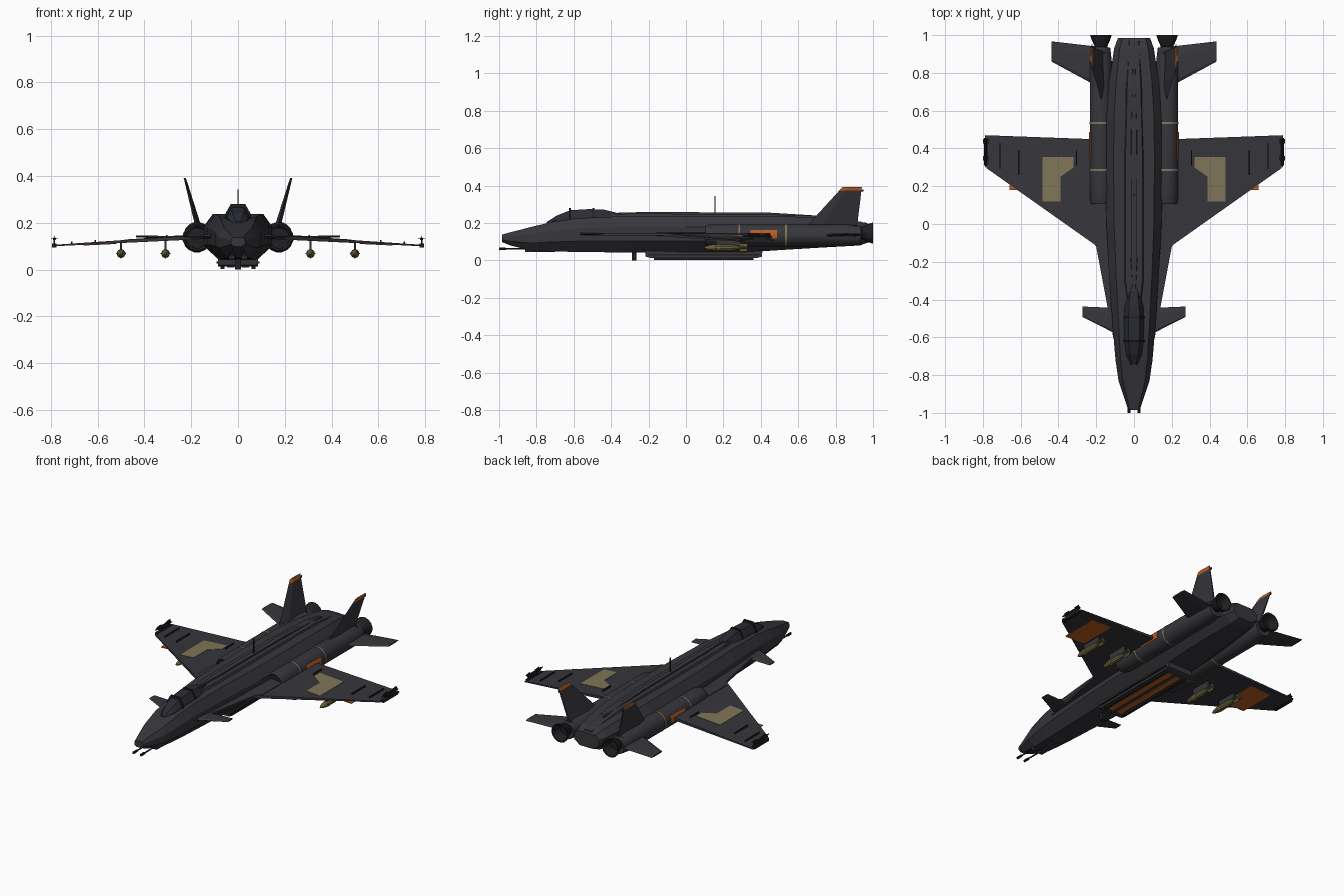
import bpy, bmesh, math
from mathutils import Vector

cube = bpy.data.objects.get("Cube")
if cube:
    bpy.data.objects.remove(cube)


def material(name, r, g, b):
    m = bpy.data.materials.new(name)
    m.use_nodes = True
    m.diffuse_color = (r, g, b, 1)
    bsdf = m.node_tree.nodes["Principled BSDF"]
    bsdf.inputs["Base Color"].default_value = (r, g, b, 1)
    bsdf.inputs["Roughness"].default_value = 0.7
    return m


HULL = material("charcoal_hull", 0.037, 0.037, 0.045)
DARK = material("black_metal", 0.014, 0.014, 0.016)
GLASS = material("canopy_glass", 0.024, 0.025, 0.034)
TAN = material("tan_marking", 0.22, 0.18, 0.10)
ORANGE = material("orange_marking", 0.50, 0.11, 0.015)
OLIVE = material("olive_ordnance", 0.15, 0.13, 0.045)
SIDES = (("left", 1), ("right", -1))


def loft(name, rings, mat, smooth=False):
    """Skin a row of equal cross-sections and cap both ends."""
    bm = bmesh.new()
    rows = [[bm.verts.new(p) for p in ring] for ring in rings]
    n = len(rows[0])
    for a, b in zip(rows, rows[1:]):
        for i in range(n):
            j = (i + 1) % n
            bm.faces.new((a[i], a[j], b[j], b[i]))
    bm.faces.new(rows[0])
    bm.faces.new(rows[-1])
    bmesh.ops.recalc_face_normals(bm, faces=bm.faces)
    mesh = bpy.data.meshes.new(name)
    bm.to_mesh(mesh)
    bm.free()
    mesh.materials.append(mat)
    ob = bpy.data.objects.new(name, mesh)
    bpy.context.collection.objects.link(ob)
    if smooth:
        bpy.ops.object.select_all(action="DESELECT")
        ob.select_set(True)
        bpy.context.view_layer.objects.active = ob
        bpy.ops.object.shade_smooth_by_angle(angle=math.radians(35))
    return ob


def tube(name, x, z, profile, mat, sides=12, smooth=True):
    """Turned part along y; profile holds (y, radius)."""
    angles = [2 * math.pi * (i + 0.5) / sides for i in range(sides)]
    rings = [[(x + r * math.cos(a), y, z + r * math.sin(a)) for a in angles]
             for y, r in profile]
    return loft(name, rings, mat, smooth)


def box(name, x, y, z, mat):
    """Box from (low, high) pairs."""
    rings = [[(x[i], y[j], h) for i, j in ((0, 0), (1, 0), (1, 1), (0, 1))] for h in z]
    return loft(name, rings, mat)


def plate(name, s, outline, low, high, mat):
    """Flat panel from an x, y outline; low and high give z at x."""
    rings = [[(s * x, y, f(x)) for x, y in outline] for f in (low, high)]
    return loft(name, rings, mat)


# Fuselage: eight-sided sections (y, half width, top, bottom)
def hull_section(y, w, top, bottom):
    h = top - bottom
    half = [(0.55 * w, bottom), (w, bottom + 0.32 * h),
            (w, bottom + 0.70 * h), (0.72 * w, top)]
    return [(x, y, z) for x, z in half] + [(-x, y, z) for x, z in reversed(half)]


hull = [(-0.985, 0.03, 0.137, 0.098), (-0.94, 0.045, 0.15, 0.08),
        (-0.83, 0.082, 0.178, 0.052), (-0.72, 0.098, 0.205, 0.048),
        (-0.58, 0.11, 0.225, 0.045), (-0.3, 0.13, 0.238, 0.042),
        (0.0, 0.146, 0.237, 0.04), (0.3, 0.15, 0.237, 0.042),
        (0.55, 0.148, 0.235, 0.058), (0.75, 0.132, 0.225, 0.07),
        (0.93, 0.105, 0.208, 0.08), (0.985, 0.085, 0.19, 0.1)]
loft("fuselage", [hull_section(*s) for s in hull], HULL)

# Raised back: broad fairing and narrow ridge
def ridge(name, stations, base):
    loft(name, [[(-w, y, base), (-0.6 * w, y, z), (0.6 * w, y, z), (w, y, base)]
                for y, w, z in stations], HULL)


ridge("back_fairing", [(-0.42, 0.05, 0.245), (-0.3, 0.075, 0.25), (0.35, 0.075, 0.248),
                       (0.72, 0.06, 0.238), (0.97, 0.04, 0.2)], 0.185)
ridge("spine_ridge", [(-0.36, 0.012, 0.255), (-0.2, 0.026, 0.259), (0.45, 0.024, 0.255),
                      (0.82, 0.01, 0.232)], 0.2)

# Canopy, two hoops and the antenna
def canopy_section(y, w, top, base=0.19):
    half = [(w, base), (w, base + 0.5 * (top - base)), (0.55 * w, top)]
    return [(x, y, z) for x, z in half] + [(-x, y, z) for x, z in reversed(half)]


loft("canopy", [canopy_section(*s) for s in (
    (-0.745, 0.018, 0.205), (-0.69, 0.042, 0.24), (-0.62, 0.05, 0.268), (-0.52, 0.053, 0.274),
    (-0.44, 0.05, 0.272), (-0.36, 0.036, 0.252), (-0.3, 0.018, 0.243))], GLASS)
for i, y in enumerate((-0.62, -0.495)):
    loft(f"canopy_hoop_{i + 1}", [canopy_section(y + d, 0.056, 0.28) for d in (-0.006, 0.006)], DARK)
box("antenna", (-0.0025, 0.0025), (0.152, 0.159), (0.24, 0.343), DARK)

# Belly bay with painted strips, rails and studs
bay = [[(-0.085, y0, z), (0.085, y0, z), (0.085, y1, z), (-0.085, y1, z)]
       for z, y0, y1 in ((0.055, -0.22, 0.41), (0.02, -0.215, 0.405), (0.013, -0.19, 0.38))]
loft("belly_bay", bay, HULL)
for side, s in SIDES:
    for part, a, b, low, mat in (("strip", 0.014, 0.048, 0.008, ORANGE),
                                 ("rail", 0.058, 0.075, 0.003, DARK)):
        box(f"{side}_belly_{part}", (s * a, s * b), (-0.17, 0.36), (low, 0.016), mat)
    box(f"{side}_bay_edge", (s * 0.08, s * 0.092), (-0.2, 0.39), (0.026, 0.034), DARK)
box("belly_sensor", (-0.012, 0.012), (-0.29, -0.265), (0.0, 0.045), DARK)


# Wing height, falling toward the tip and thinning
def wing_mid(x):
    return 0.14 - 0.058 * (x - 0.14)


def wing_half(x):
    return 0.011 - 0.010 * x


def above(d):
    return lambda x: wing_mid(x) + wing_half(x) + d


def below(d):
    return lambda x: wing_mid(x) - wing_half(x) - d


def surface(name, s, root, tip, mat=HULL):
    """Flat-sided flying surface; each end is (x, z, front y, rear y, half thickness)."""
    rings = []
    for x, z, f, r, t in (root, tip):
        c = r - f
        rings.append([(s * x, f, z), (s * x, f + 0.1 * c, z + t), (s * x, f + 0.75 * c, z + t),
                      (s * x, r, z), (s * x, f + 0.75 * c, z - t), (s * x, f + 0.1 * c, z - t)])
    return loft(name, rings, mat)


patch = [(0.32, 0.355), (0.485, 0.355), (0.485, 0.12), (0.39, 0.12), (0.39, 0.25), (0.32, 0.30)]
band = [(0.52, 0.18), (0.66, 0.18), (0.66, 0.42), (0.52, 0.42)]
strake = [(0.08, -0.66), (0.11, -0.6), (0.2, -0.12), (0.23, -0.08), (0.23, 0.1), (0.08, 0.1)]

for side, s in SIDES:
    # Wings, strakes, markings and fences
    plate(f"{side}_wing", s, [(0.1, -0.185), (0.2, -0.115), (0.78, 0.295), (0.79, 0.47), (0.1, 0.445)],
          below(0), above(0), HULL)
    plate(f"{side}_strake", s, strake, lambda x: 0.132, lambda x: 0.147, HULL)
    plate(f"{side}_wing_patch", s, patch, above(-0.002), above(0.002), TAN)
    plate(f"{side}_wing_underside_band", s, band, below(0.003), below(-0.002), ORANGE)
    for i, (x, y0, y1) in enumerate(((0.305, 0.31, 0.39), (0.61, 0.26, 0.39), (0.71, 0.29, 0.43))):
        plate(f"{side}_wing_fence_{i + 1}", s, [(x - 0.003, y0), (x + 0.003, y0), (x + 0.003, y1),
              (x - 0.003, y1)], above(-0.003), above(0.009), DARK)

    # Canards and tailplanes
    surface(f"{side}_canard", s, (0.08, 0.142, -0.59, -0.445, 0.008), (0.272, 0.142, -0.492, -0.437, 0.003))
    surface(f"{side}_tailplane", s, (0.16, 0.132, 0.71, 0.935, 0.009), (0.437, 0.142, 0.86, 0.967, 0.004))

    # Tail fins, leaning outward, with coloured caps
    def fin_section(z):
        k = (z - 0.16) / 0.23
        x, t = 0.163 + 0.064 * k, 0.014 - 0.009 * k
        f, r = 0.625 + 0.21 * k, 0.912 + 0.028 * k
        m = f + 0.3 * (r - f)
        return [(s * x, f, z), (s * (x + t), m, z), (s * (x + t * 0.4), r, z),
                (s * (x - t * 0.4), r, z), (s * (x - t), m, z)]
    loft(f"{side}_fin", [fin_section(0.16), fin_section(0.373)], HULL)
    loft(f"{side}_fin_cap", [fin_section(0.373), fin_section(0.392)], ORANGE)
    box(f"{side}_fin_light", (s * 0.219, s * 0.225), (0.935, 0.949), (0.368, 0.38), DARK)

    # Engine pods, bands, side panels and flared nozzles
    ex, ez = s * 0.175, 0.134
    tube(f"{side}_engine", ex, ez, [(0.14, 0.04), (0.105, 0.052), (0.125, 0.058), (0.2, 0.06),
                                    (0.85, 0.06), (0.935, 0.05)], HULL, 16)
    tube(f"{side}_intake_face", ex, ez, [(0.115, 0.045), (0.145, 0.043)], DARK, 16)
    for i, y in enumerate((0.285, 0.535)):
        tube(f"{side}_engine_band_{i + 1}", ex, ez, [(y - 0.005, 0.0615), (y + 0.005, 0.0615)], TAN, 16)
    arc = [math.radians(a) for a in (-16, 0, 16, 28)]
    panel = [(r, a) for r, seq in ((0.063, arc), (0.056, arc[::-1])) for a in seq]
    loft(f"{side}_engine_panel", [[(ex + s * r * math.cos(a), y, ez + r * math.sin(a)) for r, a in panel]
                                  for y in (0.345, 0.487)], ORANGE)
    tube(f"{side}_nozzle", ex, 0.146, [(0.9, 0.045), (0.94, 0.034), (0.975, 0.05), (1.0, 0.058),
                                       (1.0, 0.051), (0.95, 0.03)], DARK, 16)

    # Bombs with crossed tail fins, bands and pylons
    for i, bx in enumerate((0.31, 0.5)):
        x, z, tag = s * bx, 0.068, f"{side}_bomb_{i + 1}"
        tube(tag, x, z, [(0.1, 0.004), (0.12, 0.012), (0.155, 0.018), (0.24, 0.018),
                         (0.29, 0.009), (0.33, 0.007)], OLIVE, 10)
        tube(tag + "_band", x, z, [(0.165, 0.019), (0.178, 0.019)], TAN, 10)
        box(tag + "_flat_fin", (x - 0.021, x + 0.021), (0.285, 0.33), (z - 0.0015, z + 0.0015), OLIVE)
        box(tag + "_upright_fin", (x - 0.0015, x + 0.0015), (0.285, 0.33), (z - 0.021, z + 0.021), OLIVE)
        box(tag + "_pylon", (x - 0.005, x + 0.005), (0.16, 0.29), (0.08, wing_mid(bx)), HULL)

    # Wingtip rail and missile
    tx = s * 0.785
    box(f"{side}_tip_rail", (tx - 0.009, tx + 0.009), (0.31, 0.455), (0.094, 0.111), DARK)
    box(f"{side}_tip_mount", (tx - 0.003, tx + 0.003), (0.36, 0.43), (0.105, 0.13), DARK)
    tube(f"{side}_tip_missile", tx, 0.131, [(0.3, 0.002), (0.325, 0.007), (0.45, 0.007)], DARK, 8)
    for i, y in enumerate((0.335, 0.425)):
        box(f"{side}_missile_flat_fin_{i + 1}", (tx - 0.015, tx + 0.015), (y, y + 0.025), (0.13, 0.132), DARK)
        box(f"{side}_missile_upright_fin_{i + 1}", (tx - 0.001, tx + 0.001), (y, y + 0.025),
            (0.116, 0.146), DARK)

    # Nose guns under the chin
    tube(f"{side}_gun_barrel", s * 0.026, 0.062, [(-1.0, 0.008), (-0.965, 0.008), (-0.963, 0.0045),
                                                  (-0.8, 0.0045)], DARK, 8)
    box(f"{side}_gun_housing", (s * 0.014, s * 0.038), (-0.86, -0.7), (0.045, 0.075), HULL)
